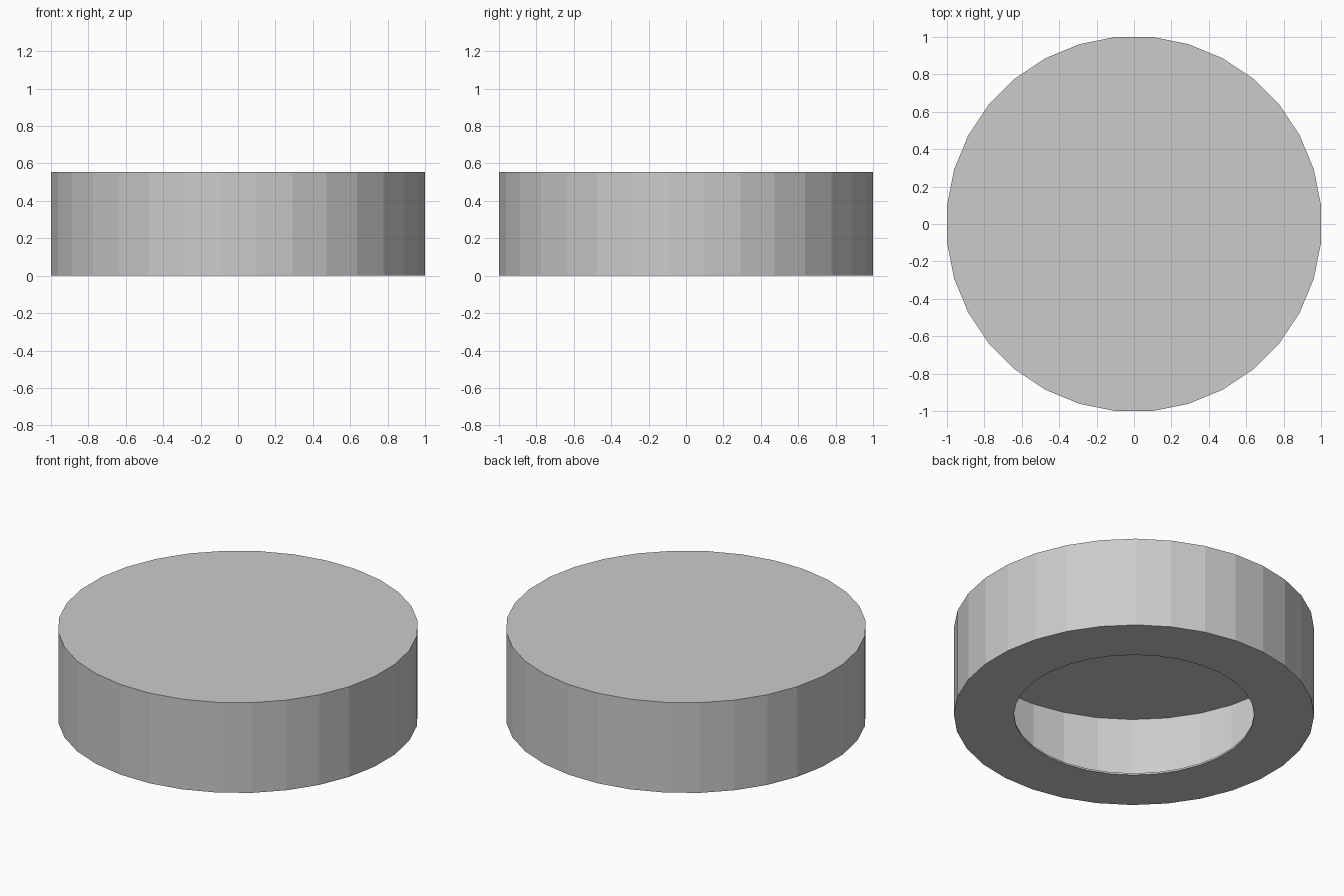
import bpy, bmesh, math

if "Cube" in bpy.data.objects:
    bpy.data.objects.remove(bpy.data.objects["Cube"])

SIDES = 32
HEIGHT = 0.555
WALL = 0.011
OUTER = 1 / math.cos(math.pi / SIDES)   # flats touch x, y = +-1
HOLE = 0.67


def ring(bm, radius, z):
    # Half-step turn puts flat sides on the axes
    return [bm.verts.new((radius * math.cos((i + 0.5) * math.tau / SIDES),
                          radius * math.sin((i + 0.5) * math.tau / SIDES), z))
            for i in range(SIDES)]


# Thin hollow drum: closed top, underside lip around a round opening
profile = [
    (OUTER, HEIGHT),
    (OUTER, 0),
    (HOLE, 0),
    (HOLE, WALL),
    (OUTER - WALL, WALL),
    (OUTER - WALL, HEIGHT - WALL),
]
bm = bmesh.new()
rings = [ring(bm, r, z) for r, z in profile]
for a, b in zip(rings, rings[1:]):
    for i in range(SIDES):
        j = (i + 1) % SIDES
        bm.faces.new((a[i], b[i], b[j], a[j]))

# Top disc and the ceiling inside
bm.faces.new(rings[0])
bm.faces.new(rings[-1][::-1])
bmesh.ops.recalc_face_normals(bm, faces=bm.faces)

mesh = bpy.data.meshes.new("hollow_drum")
bm.to_mesh(mesh)
bm.free()
drum = bpy.data.objects.new("hollow_drum", mesh)
bpy.context.collection.objects.link(drum)
